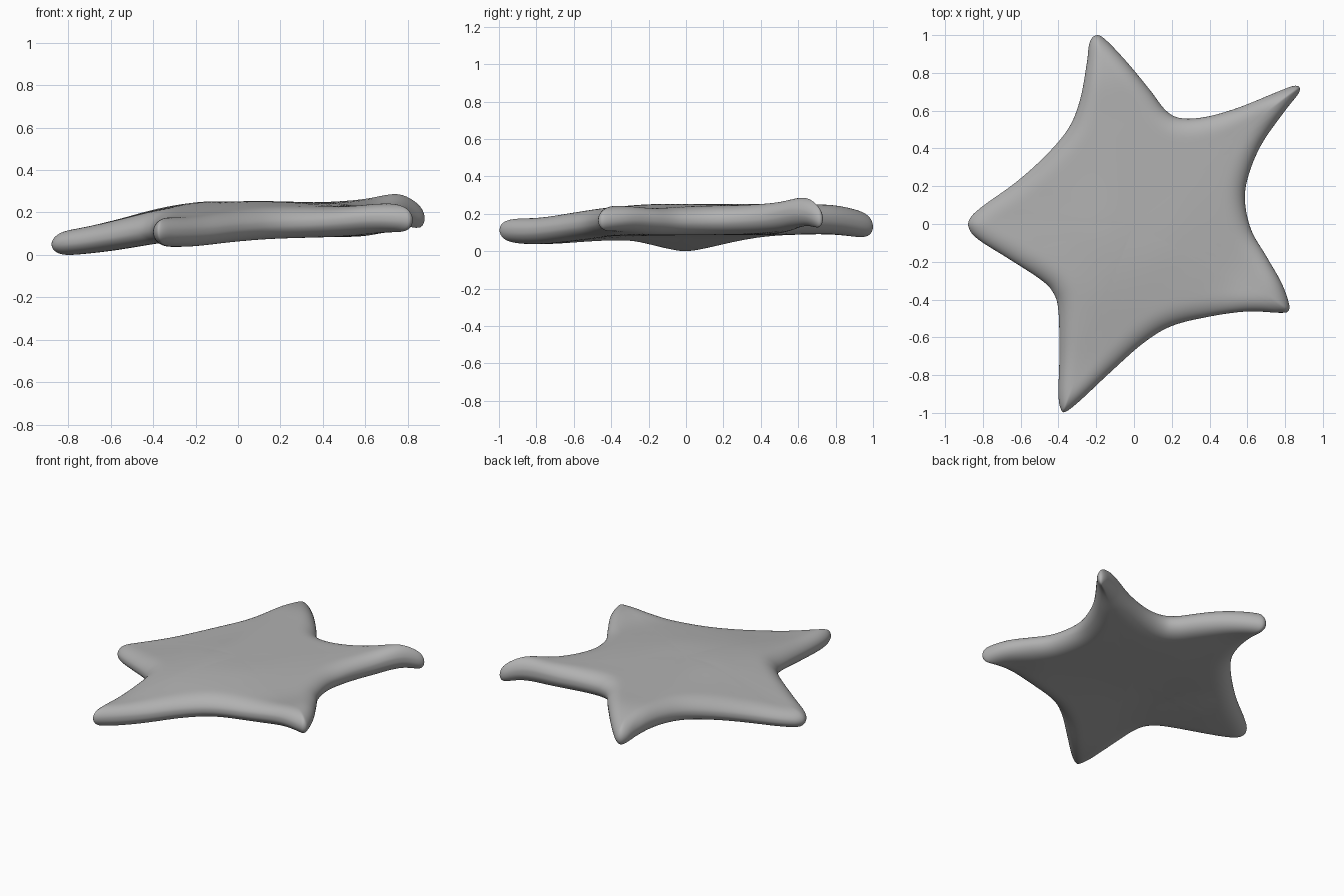
import bpy, bmesh, math
from mathutils import Vector, kdtree

if "Cube" in bpy.data.objects:
    bpy.data.objects.remove(bpy.data.objects["Cube"])

# Top-view outline, counter-clockwise from the right-hand notch
OUTLINE = [(.587,.13), (.61,.27), (.68,.43), (.80,.60), (.870,.69), (.875,.725), (.84,.73),
           (.76,.70), (.55,.615), (.38,.567), (.25,.56), (.17,.60), (.08,.715), (-.04,.86),
           (-.15,.975), (-.20,.999), (-.235,.96), (-.25,.85), (-.285,.66), (-.345,.51),
           (-.46,.37), (-.62,.225), (-.80,.095), (-.868,.03), (-.873,-.025), (-.82,-.085),
           (-.67,-.18), (-.50,-.29), (-.43,-.36), (-.40,-.46), (-.395,-.70), (-.40,-.90),
           (-.387,-.98), (-.36,-.993), (-.28,-.93), (-.12,-.78), (.05,-.63), (.20,-.54),
           (.40,-.49), (.60,-.463), (.77,-.47), (.815,-.462), (.82,-.42), (.78,-.31),
           (.70,-.17), (.62,-.03)]

# Each arm: tip direction, then mid-surface and half-thickness
# at radius 0, .2, .4, .6, .8, 1, 1.2
ARMS = [(math.atan2(y, x) % math.tau, mid, half) for x, y, mid, half in [
    (.87, .72, (.172, .172, .17, .172, .187, .213, .155),
     (.083, .083, .081, .079, .078, .078, .07)),
    (-.20, 1., (.172, .172, .172, .172, .17, .137, .09),
     (.083, .083, .082, .080, .078, .07, .06)),
    (-.88, 0., (.172, .168, .132, .090, .06, .045, .045),
     (.083, .083, .079, .069, .059, .05, .05)),
    (-.37, -1., (.172, .17, .155, .132, .112, .112, .125),
     (.083, .083, .081, .076, .071, .066, .06)),
    (.82, -.46, (.172, .172, .165, .160, .177, .16, .15),
     (.083, .083, .077, .071, .068, .065, .06))]]


def catmull(a, b, c, d, t):
    return .5 * (2*b + (c-a)*t + (2*a-5*b+4*c-d)*t*t + (3*b-a-3*c+d)*t**3)


def along(keys, r):
    f = min(r / .2, 5.999)
    i = int(f)
    k = [keys[min(max(i + j, 0), 6)] for j in (-1, 0, 1, 2)]
    return catmull(*k, f - i)


def sample_outline(steps):
    pts = [Vector(p) for p in OUTLINE]
    n = len(pts)
    return [catmull(*(pts[(i + j) % n] for j in (-1, 0, 1, 2)), s / steps)
            for i in range(n) for s in range(steps)]


def field(x, y, which):
    """Blend an arm property (1 mid height, 2 half thickness) between neighbours."""
    r, a = math.hypot(x, y), math.atan2(y, x) % math.tau
    for i, arm in enumerate(ARMS):
        nxt = ARMS[(i + 1) % 5]
        span, t = (nxt[0] - arm[0]) % math.tau, (a - arm[0]) % math.tau
        if t <= span:
            t /= span
            t = t * t * (3 - 2 * t)
            return along(arm[which], r) * (1 - t) + along(nxt[which], r) * t
    return along(ARMS[0][which], r)


# Distance lookup used to round the rim
dense = sample_outline(40)
tree = kdtree.KDTree(len(dense))
for i, p in enumerate(dense):
    tree.insert((p.x, p.y, 0), i)
tree.balance()


def surface(x, y, side):
    r = math.hypot(x, y)
    radius = .11 - .035 * min(max((r - .6) / .35, 0), 1)
    u = min(tree.find((x, y, 0))[2] / radius, 1)
    return (x, y, field(x, y, 1) + side * field(x, y, 2) * (1 - (1 - u) ** 2.2) ** .5)


# Starfish body: concentric rings on top and underside sharing one rim
rim = sample_outline(7)
n, RINGS = len(rim), 30
bm = bmesh.new()
edge = [bm.verts.new((p.x, p.y, field(p.x, p.y, 1))) for p in rim]
for side in (1, -1):
    prev = edge
    for k in range(1, RINGS):
        s = 1 - (k / RINGS) ** 2
        ring = [bm.verts.new(surface(p.x * s, p.y * s, side)) for p in rim]
        for i in range(n):
            j = (i + 1) % n
            bm.faces.new((prev[i], prev[j], ring[j], ring[i]))
        prev = ring
    centre = bm.verts.new(surface(0, 0, side))
    for i in range(n):
        bm.faces.new((prev[i], prev[(i + 1) % n], centre))
# Soften ridges on the narrow arms
for _ in range(5):
    bmesh.ops.smooth_vert(bm, verts=bm.verts[:], factor=.4, use_axis_z=True)
bmesh.ops.recalc_face_normals(bm, faces=bm.faces)
low = min(v.co.z for v in bm.verts)
bmesh.ops.translate(bm, verts=bm.verts, vec=(0, 0, -low))
for f in bm.faces:
    f.smooth = True
mesh = bpy.data.meshes.new("starfish_body")
bm.to_mesh(mesh)
bm.free()
body = bpy.data.objects.new("starfish_body", mesh)
bpy.context.collection.objects.link(body)

# Darker grey skin
skin = bpy.data.materials.new("grey_skin")
skin.diffuse_color = (.44, .44, .44, 1)
skin.use_nodes = True
skin.node_tree.nodes["Principled BSDF"].inputs["Base Color"].default_value = skin.diffuse_color
mesh.materials.append(skin)
